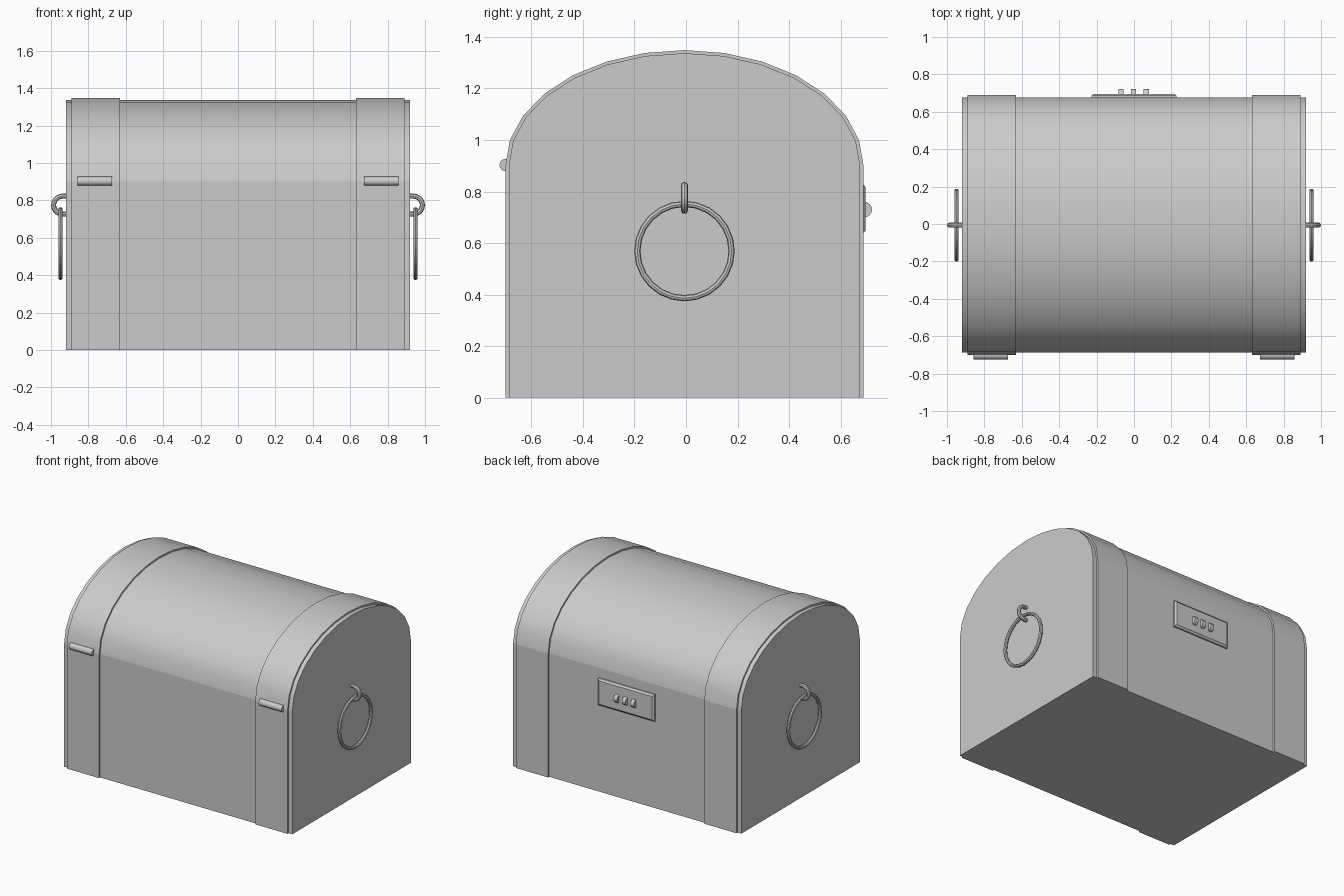
import bpy, bmesh, math
from mathutils import Matrix

if "Cube" in bpy.data.objects:
    bpy.data.objects.remove(bpy.data.objects["Cube"])

YC = -0.006      # chest centre in y
SPRING = 0.90    # height where the domed lid starts


def finish(name, bm):
    bmesh.ops.recalc_face_normals(bm, faces=bm.faces)
    me = bpy.data.meshes.new(name)
    bm.to_mesh(me)
    bm.free()
    ob = bpy.data.objects.new(name, me)
    bpy.context.collection.objects.link(ob)
    return ob


def smooth(ob):
    bpy.ops.object.select_all(action='DESELECT')
    ob.select_set(True)
    bpy.context.view_layer.objects.active = ob
    bpy.ops.object.shade_smooth_by_angle(angle=math.radians(35))


def arch(name, x0, x1, half_y, top, n=14):
    """Straight walls with a half-ellipse dome, extruded along x."""
    prof = [(half_y, 0)]
    for i in range(n + 1):
        a = math.pi * i / n
        prof.append((half_y * math.cos(a), SPRING + (top - SPRING) * math.sin(a)))
    prof.append((-half_y, 0))
    bm = bmesh.new()
    face = bm.faces.new([bm.verts.new((x0, YC + y, z)) for y, z in prof])
    ext = bmesh.ops.extrude_face_region(bm, geom=[face], use_keep_orig=True)
    verts = [g for g in ext['geom'] if isinstance(g, bmesh.types.BMVert)]
    bmesh.ops.translate(bm, vec=(x1 - x0, 0, 0), verts=verts)
    ob = finish(name, bm)
    for p in ob.data.polygons:      # only the dome is smooth
        p.use_smooth = p.normal.z > 0.05
    return ob


def rod(name, x, y, z, radius, length, sides=16):
    """Cylinder lying along x."""
    bm = bmesh.new()
    bmesh.ops.create_cone(bm, cap_ends=True, segments=sides,
                          radius1=radius, radius2=radius, depth=length,
                          matrix=Matrix.Translation((x, y, z)) @ Matrix.Rotation(math.pi / 2, 4, 'Y'))
    smooth(finish(name, bm))


def tube(name, points, radius, closed=False):
    """Round wire swept along points in a plane."""
    cu = bpy.data.curves.new(name, 'CURVE')
    cu.dimensions = '3D'
    cu.bevel_depth = radius
    cu.bevel_resolution = 2
    cu.use_fill_caps = True
    sp = cu.splines.new('POLY')
    sp.points.add(len(points) - 1)
    for p, co in zip(sp.points, points):
        p.co = (*co, 1)
    sp.use_cyclic_u = closed
    ob = bpy.data.objects.new(name, cu)
    bpy.context.collection.objects.link(ob)
    bpy.ops.object.select_all(action='DESELECT')
    ob.select_set(True)
    bpy.context.view_layer.objects.active = ob
    bpy.ops.object.convert(target='MESH')
    smooth(bpy.context.view_layer.objects.active)


# Chest body
arch("chest_body", -0.92, 0.92, 0.682, 1.337)

for side, tag in ((-1, "left"), (1, "right")):
    # Raised band around each end
    x0, x1 = sorted((side * 0.63, side * 0.89))
    arch("band_" + tag, x0, x1, 0.695, 1.349)

    # Hinge barrel
    rod("hinge_" + tag, side * 0.765, -0.70, 0.903, 0.024, 0.184)

    # Hanging ring handle
    tube("ring_handle_" + tag,
         [(side * 0.949, YC + 0.183 * math.sin(a), 0.569 + 0.183 * math.cos(a))
          for a in (2 * math.pi * i / 24 for i in range(24))], 0.012, True)

    # U-shaped staple holding the ring
    path = [(side * 0.905, YC, 0.823)]
    for i in range(11):
        a = math.pi / 2 - math.pi * i / 10
        path.append((side * (0.938 + 0.048 * math.cos(a)), YC, 0.775 + 0.048 * math.sin(a)))
    path.append((side * 0.905, YC, 0.727))
    tube("staple_" + tag, path, 0.0135)

# Lock plate with chamfered front edge
bm = bmesh.new()
rings = []
for y, hx, hz in ((0.665, 0.228, 0.098), (0.686, 0.228, 0.098), (0.696, 0.215, 0.085)):
    rings.append([bm.verts.new((sx * hx, y, 0.733 + sz * hz))
                  for sx, sz in ((-1, -1), (1, -1), (1, 1), (-1, 1))])
for a, b in zip(rings, rings[1:]):
    for i in range(4):
        j = (i + 1) % 4
        bm.faces.new((a[i], a[j], b[j], b[i]))
bm.faces.new(rings[0])
bm.faces.new(rings[-1])
finish("lock_plate", bm)

# Three lock dials
for i in range(3):
    rod(f"lock_dial_{i + 1}", -0.07 + i * 0.0675, 0.692, 0.73, 0.03, 0.028)
